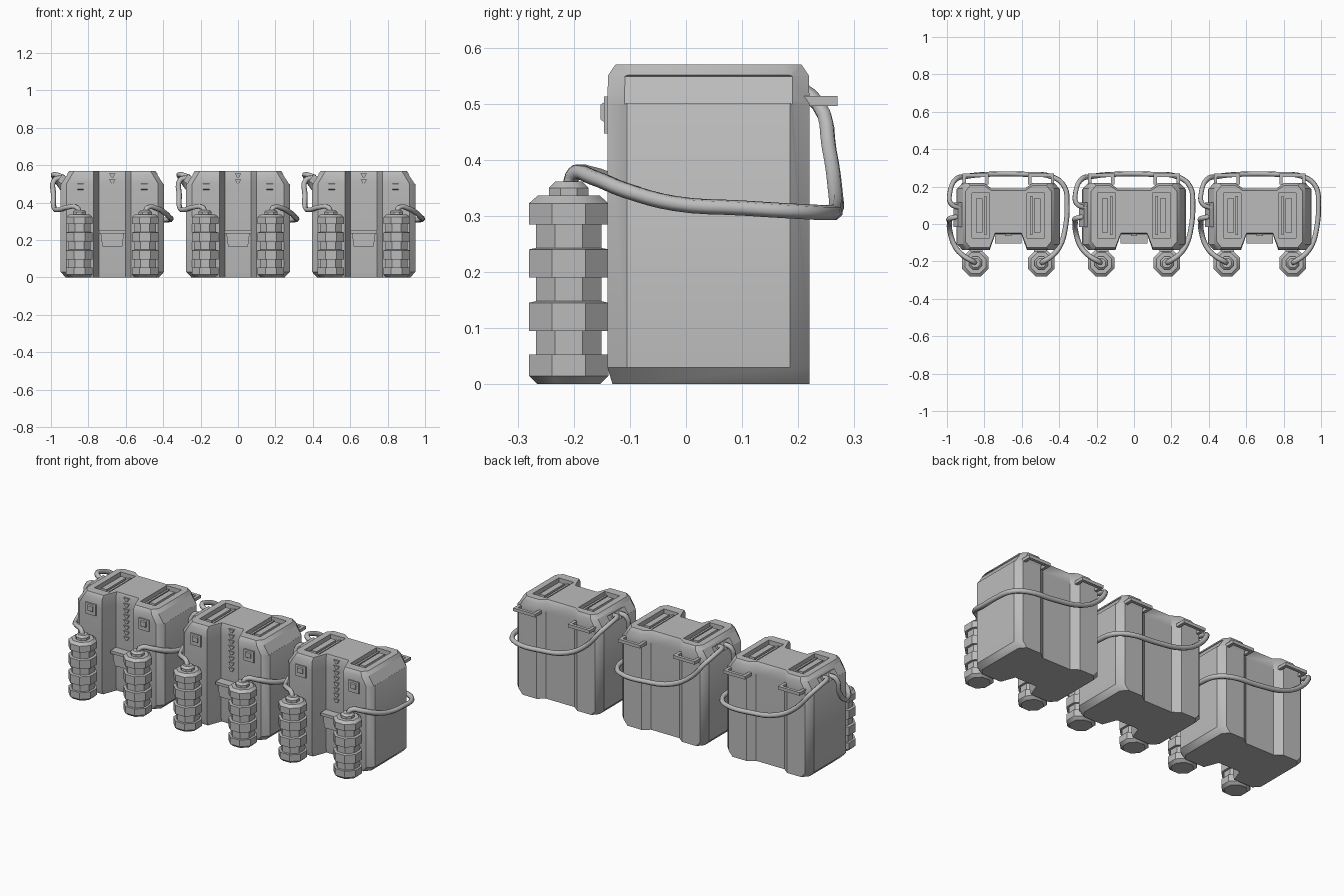
import bpy, bmesh, math
from mathutils import Matrix, Vector

cube = bpy.data.objects.get("Cube")
if cube:
    bpy.data.objects.remove(cube, do_unlink=True)

grey = bpy.data.materials.new("plain grey")
grey.use_nodes = True
grey.diffuse_color = (0.5, 0.5, 0.5, 1)
grey.node_tree.nodes["Principled BSDF"].inputs["Base Color"].default_value = (0.5, 0.5, 0.5, 1)

SPACING = 0.672
parts = []


def finish(name, bm, smooth=35):
    bmesh.ops.recalc_face_normals(bm, faces=bm.faces)
    mesh = bpy.data.meshes.new(name)
    bm.to_mesh(mesh)
    bm.free()
    mesh.materials.append(grey)
    ob = bpy.data.objects.new(name, mesh)
    bpy.context.collection.objects.link(ob)
    shade(ob, smooth)
    parts.append(ob)
    return ob


def shade(ob, angle):
    bpy.ops.object.select_all(action="DESELECT")
    ob.select_set(True)
    bpy.context.view_layer.objects.active = ob
    bpy.ops.object.shade_smooth_by_angle(angle=math.radians(angle))


def add_box(bm, centre, size, tilt=0.0, taper=1.0):
    """Box tilted about y; taper scales its lower end in x."""
    made = bmesh.ops.create_cube(bm, size=1)["verts"]
    for v in made:
        if v.co.z < 0:
            v.co.x *= taper
    m = Matrix.Translation(centre) @ Matrix.Rotation(tilt, 4, "Y") @ Matrix.Diagonal((*size, 1))
    bmesh.ops.transform(bm, matrix=m, verts=made)
    return made


def loft(bm, rings):
    loops = [[bm.verts.new(p) for p in ring] for ring in rings]
    for a, b in zip(loops, loops[1:]):
        for i in range(len(a)):
            j = (i + 1) % len(a)
            bm.faces.new((a[i], a[j], b[j], b[i]))
    bm.faces.new(loops[0][::-1])
    bm.faces.new(loops[-1])


# body: notched outline stacked through rising levels
half = [(0.07, -0.055), (0.1, -0.14), (0.245, -0.14), (0.277, -0.105),
        (0.277, 0.185), (0.245, 0.22), (0.13, 0.22), (0.09, 0.19)]
outline = half + [(-x, y) for x, y in reversed(half)]
levels = [(0, 0.9, 0.95), (0.03, 1, 1), (0.5, 1, 1), (0.55, 0.88, 0.995), (0.57, 0.83, 0.92)]
bm = bmesh.new()
loft(bm, [[(x * (sx if abs(x) > 0.2 else 1), 0.04 + (y - 0.04) * (sy if z or y < 0.04 else 1), z)
           for x, y in outline] for z, sx, sy in levels])
body = finish("body", bm)

# recesses for the top slots and the sloped shoulder panels
bm = bmesh.new()
slope = math.atan2(0.033, 0.05)
for s in (-1, 1):
    add_box(bm, (s * 0.147, 0.045, 0.575), (0.095, 0.24, 0.06))
    add_box(bm, (s * 0.262, 0.038, 0.527), (0.012, 0.315, 0.06), -s * slope)
cutter = finish("recess_cutter", bm)
parts.remove(cutter)
cutter.hide_render = True
cut = body.modifiers.new("recesses", "BOOLEAN")
cut.object = cutter
cut.solver = "EXACT"
bpy.context.view_layer.objects.active = body
bpy.ops.object.modifier_apply(modifier="recesses")
bpy.data.objects.remove(cutter, do_unlink=True)
shade(body, 35)

# grip bars inside the top slots
bm = bmesh.new()
for s in (-1, 1):
    add_box(bm, (s * 0.155, 0.045, 0.55), (0.034, 0.18, 0.025))
    add_box(bm, (s * 0.122, 0.045, 0.55), (0.012, 0.21, 0.02))
finish("slot_bars", bm)

# front latch plates with a raised centre
bm = bmesh.new()
for s in (-1, 1):
    add_box(bm, (s * 0.17, -0.14, 0.48), (0.066, 0.012, 0.066))
    top = add_box(bm, (s * 0.17, -0.145, 0.485), (0.034, 0.014, 0.045))
    for v in top:
        if v.co.y < -0.145:
            v.co.z = 0.485 + (v.co.z - 0.485) * 0.6
finish("latch_plates", bm)

# column of wedge teeth down the centre of the front
bm = bmesh.new()
for i in range(8):
    add_box(bm, (0, -0.055, 0.545 - i * 0.032), (0.034, 0.016, 0.02), taper=0.3)
finish("centre_teeth", bm)

# tapered tray in the front notch, with a lip
bm = bmesh.new()
add_box(bm, (0, -0.07, 0.2), (0.125, 0.05, 0.07), taper=0.85)
add_box(bm, (0, -0.075, 0.243), (0.142, 0.06, 0.016))
finish("front_tray", bm)

# ribbed tanks: eight sided turned profile
ring, core = 0.077, 0.063
profile = [(0.06, 0), (ring, 0.015), (ring, 0.053)]
for low in (0.095, 0.19, 0.285):
    profile += [(core, low - 0.042), (core, low), (ring, low), (ring, low + 0.05)]
profile[-1] = (ring, 0.322)
profile += [(0.06, 0.336), (0.038, 0.336), (0.038, 0.35), (0.026, 0.361)]
for s, side in ((1, "left"), (-1, "right")):
    bm = bmesh.new()
    loft(bm, [[(s * 0.176 + r * math.cos(a), -0.209 + r * math.sin(a), z)
               for a in [math.pi / 8 + k * math.pi / 4 for k in range(8)]] for r, z in profile])
    finish(side + "_tank", bm)

# back handles: bar on two short arms
bm = bmesh.new()
for s in (-1, 1):
    add_box(bm, (s * 0.175, 0.261, 0.505), (0.14, 0.018, 0.018))
    for e in (-1, 1):
        add_box(bm, (s * 0.175 + e * 0.061, 0.235, 0.505), (0.018, 0.05, 0.018))
finish("back_handles", bm)

# hose socket block on the right shoulder
bm = bmesh.new()
add_box(bm, (-0.268, 0.05, 0.525), (0.03, 0.13, 0.045), slope)
finish("hose_socket", bm)


def hose(name, points):
    curve = bpy.data.curves.new(name, "CURVE")
    curve.dimensions = "3D"
    curve.bevel_depth = 0.014
    curve.bevel_resolution = 1
    curve.resolution_u = 4
    curve.use_fill_caps = True
    spline = curve.splines.new("BEZIER")
    spline.bezier_points.add(len(points) - 1)
    for bp, p in zip(spline.bezier_points, points):
        bp.co = Vector(p)
        bp.handle_left_type = bp.handle_right_type = "AUTO"
    curve.materials.append(grey)
    ob = bpy.data.objects.new(name, curve)
    bpy.context.collection.objects.link(ob)
    parts.append(ob)


# hoses: one sweeps round the back, the other climbs the right side
hose("back_hose", [(0.176, -0.209, 0.345), (0.19, -0.2, 0.374), (0.24, -0.165, 0.368), (0.28, -0.11, 0.346),
                   (0.305, -0.02, 0.322), (0.314, 0.1, 0.314), (0.3, 0.2, 0.308), (0.24, 0.25, 0.306),
                   (0.08, 0.266, 0.312), (-0.1, 0.266, 0.345), (-0.22, 0.255, 0.42), (-0.285, 0.235, 0.5),
                   (-0.312, 0.17, 0.54), (-0.308, 0.11, 0.55), (-0.26, 0.085, 0.535)])
hose("side_hose", [(-0.176, -0.209, 0.345), (-0.19, -0.2, 0.374), (-0.24, -0.17, 0.375), (-0.285, -0.12, 0.362),
                   (-0.312, -0.04, 0.375), (-0.314, 0.01, 0.44), (-0.31, 0.03, 0.52), (-0.26, 0.04, 0.535)])

# three identical units in a row
for ob in parts:
    for k, label in ((-1, "right_"), (1, "left_")):
        twin = ob.copy()
        twin.name = label + "unit_" + ob.name
        twin.location.x = k * SPACING
        bpy.context.collection.objects.link(twin)
